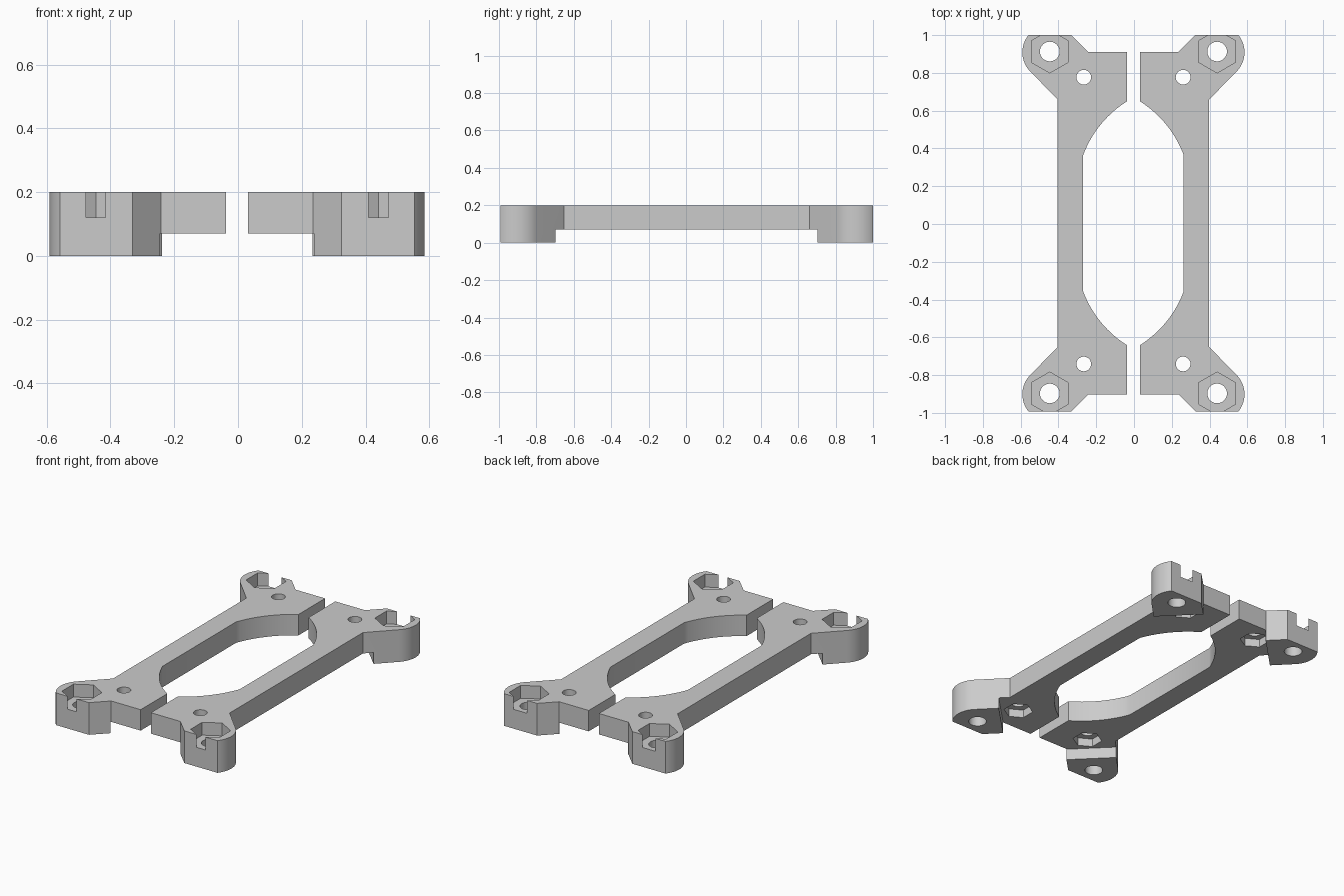
import bpy, bmesh, math
from mathutils import Vector

cube = bpy.data.objects.get("Cube")
if cube:
    bpy.data.objects.remove(cube, do_unlink=True)

grey = bpy.data.materials.new("light grey plastic")
grey.use_nodes = True
colour = (0.6, 0.6, 0.6, 1)
grey.diffuse_color = colour
grey.node_tree.nodes["Principled BSDF"].inputs["Base Color"].default_value = colour

MID_X, MID_Y = -0.003, 0.004      # centre of the pair of brackets
TOP, BAR_Z, NUT_Z = 0.2, 0.07, 0.12
PAD_X, PAD_R = 0.443, 0.145       # corner pad
SMALL_X = 0.263


def prism(name, points, z0, z1):
    """Extrude a flat outline between two heights."""
    bm = bmesh.new()
    face = bm.faces.new([bm.verts.new((x, y, z0)) for x, y in points])
    new = bmesh.ops.extrude_face_region(bm, geom=[face])["geom"]
    bmesh.ops.translate(bm, vec=(0, 0, z1 - z0),
                        verts=[v for v in new if isinstance(v, bmesh.types.BMVert)])
    bmesh.ops.recalc_face_normals(bm, faces=bm.faces)
    mesh = bpy.data.meshes.new(name)
    bm.to_mesh(mesh)
    bm.free()
    mesh.materials.append(grey)
    obj = bpy.data.objects.new(name, mesh)
    bpy.context.collection.objects.link(obj)
    return obj


def ring(x, y, radius, sides):
    """Regular polygon with a corner pointing along y."""
    return [(x + radius * math.sin(math.tau * i / sides),
             y + radius * math.cos(math.tau * i / sides)) for i in range(sides)]


def arc(a, b, sagitta, steps):
    """Points on the arc from a to b, bulging to the right of the chord."""
    a, b = Vector(a), Vector(b)
    half = (b - a).length / 2
    radius = (half ** 2 + sagitta ** 2) / (2 * sagitta)
    along = (b - a).normalized()
    out = Vector((along.y, -along.x))
    centre = (a + b) / 2 - out * (radius - sagitta)
    sweep = math.asin(half / radius)
    angles = [sweep * (2 * i / steps - 1) for i in range(steps + 1)]
    return [tuple(centre + radius * (along * math.sin(t) + out * math.cos(t)))
            for t in angles]


def cut(obj, points, z0, z1):
    cutter = prism("cutter", points, z0, z1)
    cutter.hide_render = True
    mod = obj.modifiers.new("cut", "BOOLEAN")
    mod.operation, mod.solver, mod.object = "DIFFERENCE", "EXACT", cutter
    bpy.context.view_layer.objects.active = obj
    bpy.ops.object.modifier_apply(modifier=mod.name)
    bpy.data.objects.remove(cutter, do_unlink=True)


def half_outline():
    """Back half of one bracket, from the outer bar edge round to the opening."""
    pad_y, end = 0.905, 0.996
    start, stop = -math.pi / 4, math.asin((end - pad_y) / PAD_R)
    pts = [(0.401, 0.655)]
    for i in range(17):
        t = start + (stop - start) * i / 16
        pts.append((PAD_X + PAD_R * math.cos(t), pad_y + PAD_R * math.sin(t)))
    pts += [(0.328, end), (0.238, 0.906), (0.035, 0.906)]
    return pts + arc((0.266, 0.361), (0.035, 0.645), 0.03, 14)[::-1]


def bracket(name, side):
    def place(points):
        return [(MID_X + side * x, y) for x, y in points]

    back = half_outline()
    outline = back + [(x, -y) for x, y in reversed(back)]
    outline = [(x, y + MID_Y) for x, y in outline]
    obj = prism(name, place(outline), 0, TOP)

    # Raise the bar, leaving feet cut off on the diagonal
    reach = 1.346
    cut(obj, place([(-0.2, reach), (reach - 0.2, 0), (-0.2, -reach)]), -0.1, BAR_Z)

    # Through holes with hexagonal nut pockets
    for pad_y in (0.913, -0.897):
        cut(obj, place(ring(PAD_X, pad_y, 0.052, 32)), -0.1, 0.3)
        cut(obj, place(ring(PAD_X, pad_y, 0.113, 6)), NUT_Z, 0.3)
    for small_y in (0.777, -0.741):
        cut(obj, place(ring(SMALL_X, small_y, 0.039, 32)), -0.1, 0.3)
        # Keep the lower pocket out of the foot by starting it at the bar
        cut(obj, place(ring(SMALL_X, small_y, 0.085, 6)), BAR_Z - 0.01, NUT_Z)

    bpy.ops.object.select_all(action="DESELECT")
    obj.select_set(True)
    bpy.context.view_layer.objects.active = obj
    bpy.ops.object.shade_smooth_by_angle(angle=math.radians(25))


bracket("left_bracket", 1)
bracket("right_bracket", -1)
